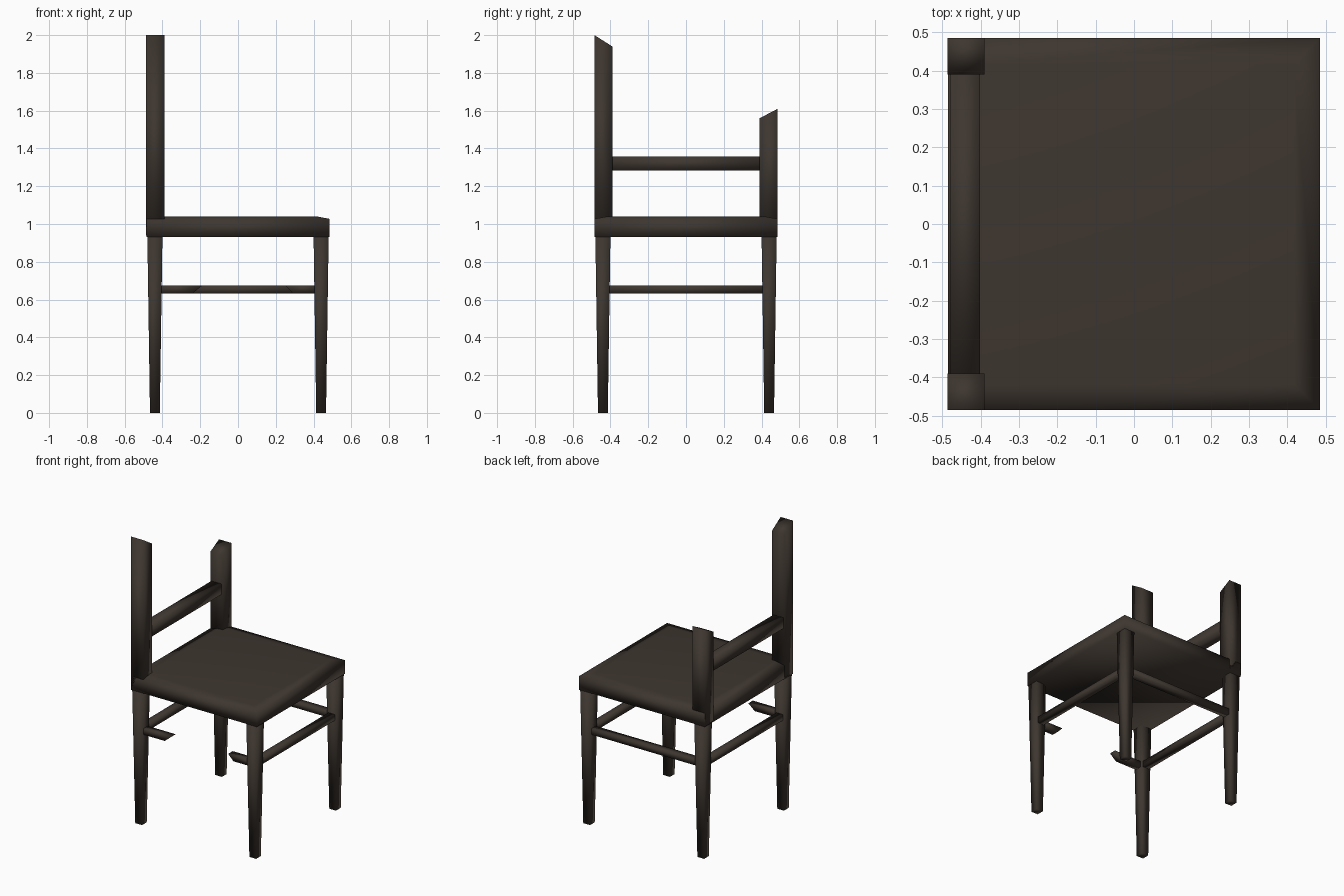
import bpy
import bmesh

if "Cube" in bpy.data.objects:
    bpy.data.objects.remove(bpy.data.objects["Cube"])

wood = bpy.data.materials.new("dark brown wood")
wood.diffuse_color = (0.048, 0.037, 0.029, 1.0)
wood.use_nodes = True
wood.node_tree.nodes["Principled BSDF"].inputs["Base Color"].default_value = wood.diffuse_color


def finish(name, bm):
    bmesh.ops.recalc_face_normals(bm, faces=bm.faces[:])
    for f in bm.faces:
        f.smooth = True
    me = bpy.data.meshes.new(name)
    bm.to_mesh(me)
    bm.free()
    me.materials.append(wood)
    ob = bpy.data.objects.new(name, me)
    bpy.context.collection.objects.link(ob)
    return ob


def block(name, lo, hi, shape=None):
    """Box between two corners; shape(v, u) can move corners (u = -1/+1 signs)."""
    bm = bmesh.new()
    bmesh.ops.create_cube(bm, size=2)
    for v in bm.verts:
        u = v.co.copy()
        for i in range(3):
            v.co[i] = hi[i] if u[i] > 0 else lo[i]
        if shape:
            shape(v, u)
    return finish(name, bm)


# Seat: slab whose top slopes gently down around the border
bm = bmesh.new()
bmesh.ops.create_cube(bm, size=2)
for v in bm.verts:
    v.co.x *= 0.485
    v.co.y *= 0.485
    v.co.z = 1.027 if v.co.z > 0 else 0.932
top = [f for f in bm.faces if f.calc_center_median().z > 1.02]
bmesh.ops.inset_region(bm, faces=top, thickness=0.095)
for v in top[0].verts:
    v.co.z = 1.04
finish("seat", bm)

# Four legs, square and tapering to the floor
for sx, nx in ((-1, "left"), (1, "right")):
    for sy, ny in ((-1, "front"), (1, "rear")):
        def taper(v, u, sx=sx, sy=sy):
            h = 0.040 if u.z > 0 else 0.026
            v.co.x = sx * 0.44 + u.x * h
            v.co.y = sy * 0.44 + u.y * h
        block(f"{ny}_{nx}_leg", (0, 0, 0), (0, 0, 0.94), taper)

# Whole stretchers on three sides
Z0, Z1, W = 0.633, 0.674, 0.025
for s, n in ((-1, "left"), (1, "right")):
    block(f"{n}_stretcher", (s * 0.44 - W, -0.42, Z0), (s * 0.44 + W, 0.42, Z1))
block("rear_stretcher", (-0.42, 0.44 - W, Z0), (0.42, 0.44 + W, Z1))


# Broken front stretcher: two stubs with slanted ends
def left_break(v, u):
    if u.x > 0 and u.z < 0:
        v.co.x -= 0.05


def right_break(v, u):
    if u.x < 0 and u.z < 0:
        v.co.x += 0.04


block("broken_stretcher_left", (-0.42, -0.44 - W, Z0), (-0.19, -0.44 + W, Z1), left_break)
block("broken_stretcher_right", (0.25, -0.44 - W, Z0), (0.42, -0.44 + W, Z1), right_break)

# Back posts, snapped off at different heights with tops sloping inward
for s, n, outer, inner in ((-1, "tall", 2.0, 1.94), (1, "short", 1.61, 1.56)):
    def slope(v, u, s=s, outer=outer, inner=inner):
        v.co.y = s * (0.485 if u.y * s > 0 else 0.39)
        if u.z > 0:
            v.co.z = outer if u.y * s > 0 else inner
    block(f"{n}_back_post", (-0.486, 0, 0.94), (-0.39, 0, 2), slope)

# Back rail between the posts
block("back_rail", (-0.478, -0.40, 1.283), (-0.402, 0.40, 1.358))
